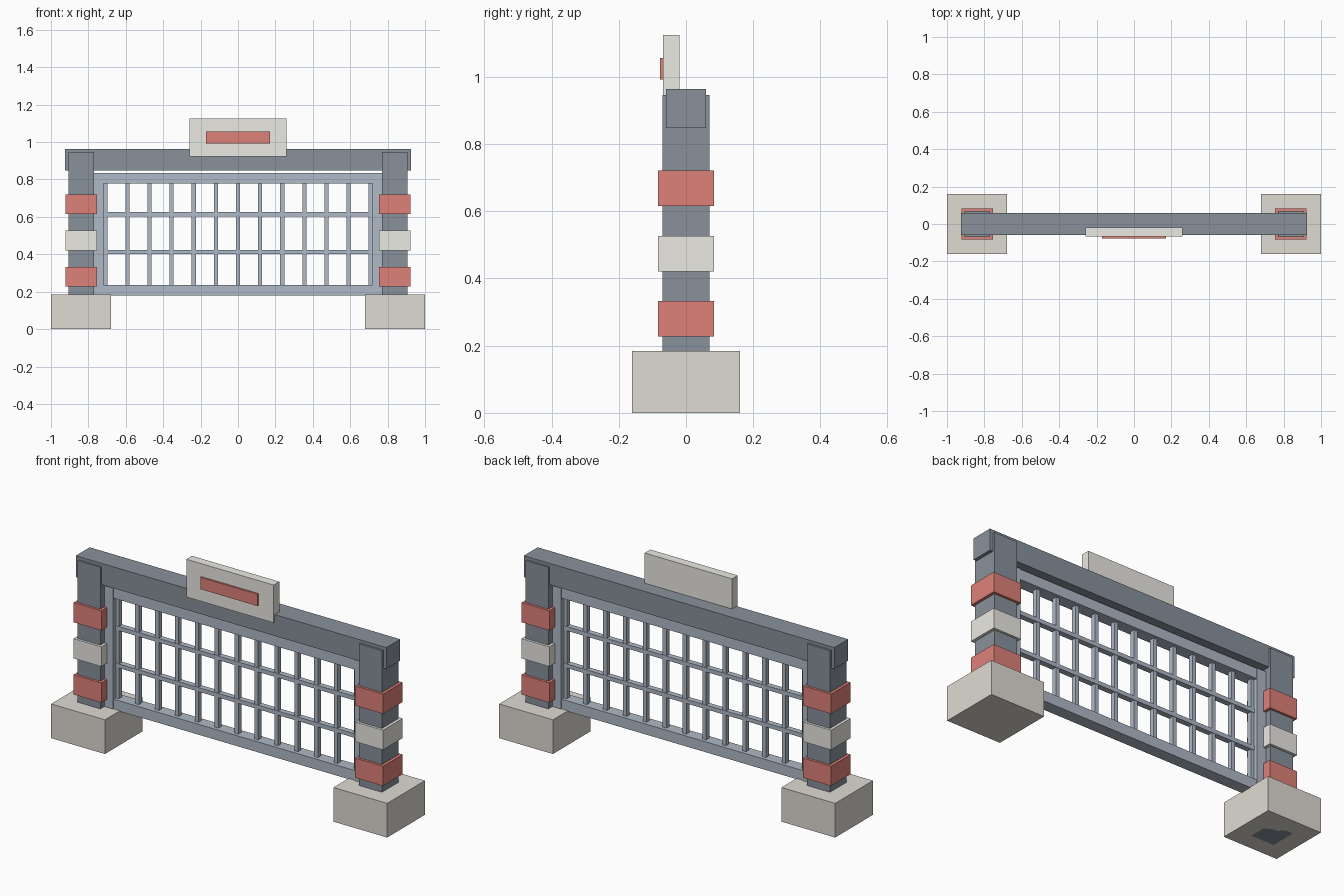
import bpy

if "Cube" in bpy.data.objects:
    bpy.data.objects.remove(bpy.data.objects["Cube"])


def material(name, rgb):
    m = bpy.data.materials.new(name)
    m.diffuse_color = (*rgb, 1)
    m.use_nodes = True
    m.node_tree.nodes["Principled BSDF"].inputs["Base Color"].default_value = m.diffuse_color
    return m


DARK = material("dark_steel", (0.25, 0.285, 0.33))
STEEL = material("blue_steel", (0.43, 0.49, 0.57))
RED = material("red_paint", (0.73, 0.22, 0.19))
CREAM = material("cream_paint", (0.83, 0.82, 0.77))
STONE = material("concrete", (0.74, 0.70, 0.65))


def box(name, x, y, z, mat):
    """Box from (min, max) ranges on each axis."""
    bpy.ops.mesh.primitive_cube_add(
        size=1, location=[(a + b) / 2 for a, b in (x, y, z)])
    ob = bpy.context.object
    ob.name = name
    ob.scale = [b - a for a, b in (x, y, z)]
    bpy.ops.object.transform_apply(location=False, rotation=False, scale=True)
    ob.data.materials.append(mat)
    return ob


def sided(side, a, b):
    return tuple(sorted((side * a, side * b)))


# Footings, posts, painted bands and gate stiles on both sides
for side, label in ((-1, "left"), (1, "right")):
    box(label + "_footing", sided(side, 0.68, 1.0), (-0.16, 0.16), (0, 0.184), STONE)
    box(label + "_post", sided(side, 0.77, 0.906), (-0.07, 0.07), (0, 0.946), DARK)
    for z, mat in ((0.28, RED), (0.474, CREAM), (0.668, RED)):
        box(label + "_band", sided(side, 0.755, 0.921), (-0.083, 0.083),
            (z - 0.053, z + 0.053), mat)
    box(label + "_gate_stile", sided(side, 0.718, 0.775), (-0.036, 0.036),
        (0.18, 0.834), STEEL)

# Overhead beam
box("top_beam", (-0.924, 0.924), (-0.059, 0.059), (0.848, 0.963), DARK)

# Gate rails
for label, z0, z1 in (("bottom", 0.18, 0.236), ("top", 0.779, 0.834)):
    box(label + "_gate_rail", (-0.77, 0.77), (-0.032, 0.032), (z0, z1), STEEL)

# Vertical gate bars
for i in range(13):
    x = -0.71 + i * 1.42 / 12
    box("gate_bar", (x - 0.011, x + 0.011), (-0.013, 0.013), (0.2, 0.81), STEEL)

# Horizontal gate bars
for z in (0.413, 0.614):
    box("gate_crossbar", (-0.73, 0.73), (-0.015, 0.015), (z - 0.011, z + 0.011), STEEL)

# Sign board and its red stripe
box("sign_board", (-0.26, 0.26), (-0.068, -0.02), (0.922, 1.125), CREAM)
box("sign_stripe", (-0.17, 0.17), (-0.078, -0.06), (0.992, 1.056), RED)
